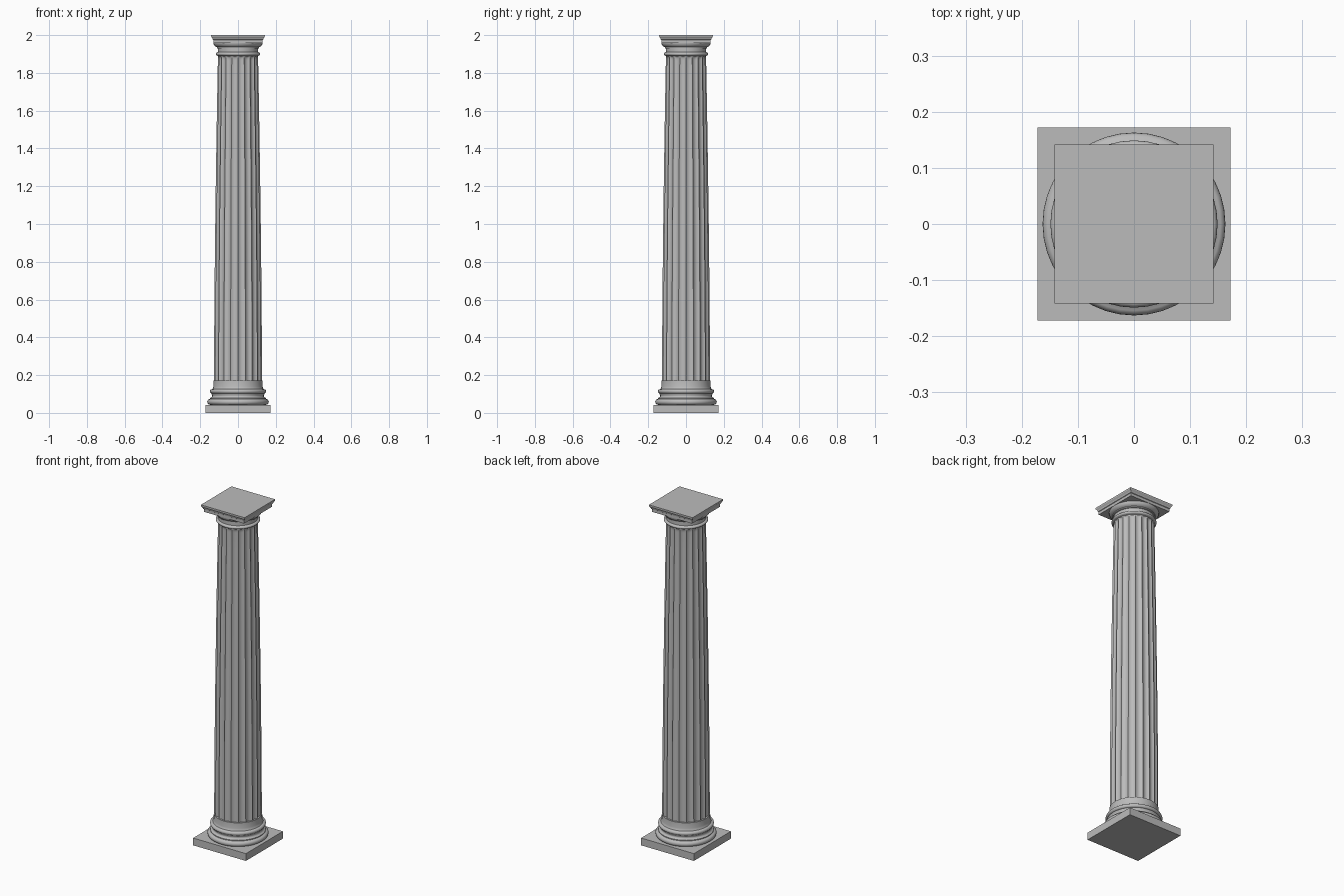
import bpy, bmesh, math

if "Cube" in bpy.data.objects:
    bpy.data.objects.remove(bpy.data.objects["Cube"])

stone = bpy.data.materials.new("grey stone")
stone.diffuse_color = (0.5, 0.5, 0.5, 1)
stone.use_nodes = True
stone.node_tree.nodes["Principled BSDF"].inputs["Base Color"].default_value = stone.diffuse_color


def loft(name, rings, smooth=None):
    """Skin a stack of closed point rings and cap both ends."""
    bm = bmesh.new()
    rows = [[bm.verts.new(p) for p in r] for r in rings]
    n = len(rows[0])
    for a, b in zip(rows, rows[1:]):
        for i in range(n):
            j = (i + 1) % n
            bm.faces.new((a[i], a[j], b[j], b[i]))
    bm.faces.new(rows[0][::-1])
    bm.faces.new(rows[-1])
    me = bpy.data.meshes.new(name)
    bm.to_mesh(me)
    bm.free()
    ob = bpy.data.objects.new(name, me)
    bpy.context.collection.objects.link(ob)
    me.materials.append(stone)
    if smooth:
        bpy.ops.object.select_all(action='DESELECT')
        ob.select_set(True)
        bpy.context.view_layer.objects.active = ob
        bpy.ops.object.shade_smooth_by_angle(angle=math.radians(smooth))
    return ob


def turned(name, profile, n=40):
    return loft(name, [[(r * math.cos(2 * math.pi * i / n), r * math.sin(2 * math.pi * i / n), z)
                        for i in range(n)] for r, z in profile], 40)


def square(name, profile):
    return loft(name, [[(-h, -h, z), (h, -h, z), (h, h, z), (-h, h, z)] for h, z in profile])


def bulge(r, z0, z1, d, steps=8):
    """Half-round moulding profile reaching radius r."""
    return [(r - d + d * math.sin(math.pi * k / steps),
             (z0 + z1) / 2 - (z1 - z0) / 2 * math.cos(math.pi * k / steps)) for k in range(steps + 1)]


# square plinth and turned base mouldings
square("plinth", [(0.172, 0), (0.172, 0.043)])
turned("base_mouldings",
       bulge(0.163, 0.043, 0.073, 0.014)
       + [(0.148, 0.074), (0.148, 0.079), (0.141, 0.082), (0.137, 0.088), (0.137, 0.094),
          (0.141, 0.099), (0.141, 0.102)]
       + bulge(0.149, 0.103, 0.125, 0.01)
       + [(0.135, 0.126), (0.132, 0.132), (0.130, 0.14), (0.129, 0.172)])

# fluted shaft with gentle taper and rounded flute tops
FLUTES, SUB = 20, 8


def shaft_ring(z):
    t = (z - 0.165) / 1.735
    r = 0.127 - 0.021 * t ** 1.6
    fade = math.sqrt(max(0, 1 - max(0, (z - 1.865) / 0.022) ** 2))
    pts = []
    for i in range(FLUTES * SUB):
        u = (i % SUB) / SUB
        cut = 0.009 * math.sin(math.pi * u) ** 0.8 * fade
        a = 2 * math.pi * i / (FLUTES * SUB)
        q = r - cut * r / 0.127
        pts.append((q * math.cos(a), q * math.sin(a), z))
    return pts


heights = [0.165 + 1.7 * k / 16 for k in range(17)] + [1.873, 1.88, 1.884, 1.887, 1.9]
loft("fluted_shaft", [shaft_ring(z) for z in heights], 35)

# capital: neck ring, neck and spreading cushion
turned("capital_mouldings",
       [(0.104, 1.888)] + bulge(0.118, 1.892, 1.908, 0.008)
       + [(0.107, 1.91), (0.107, 1.928), (0.112, 1.93), (0.112, 1.936), (0.117, 1.938),
          (0.123, 1.943), (0.128, 1.950), (0.130, 1.958), (0.130, 1.964)])

# square top slab with flared edge
square("abacus", [(0.131, 1.958), (0.131, 1.974), (0.134, 1.976), (0.136, 1.983),
                  (0.142, 1.992), (0.142, 2.0)])
